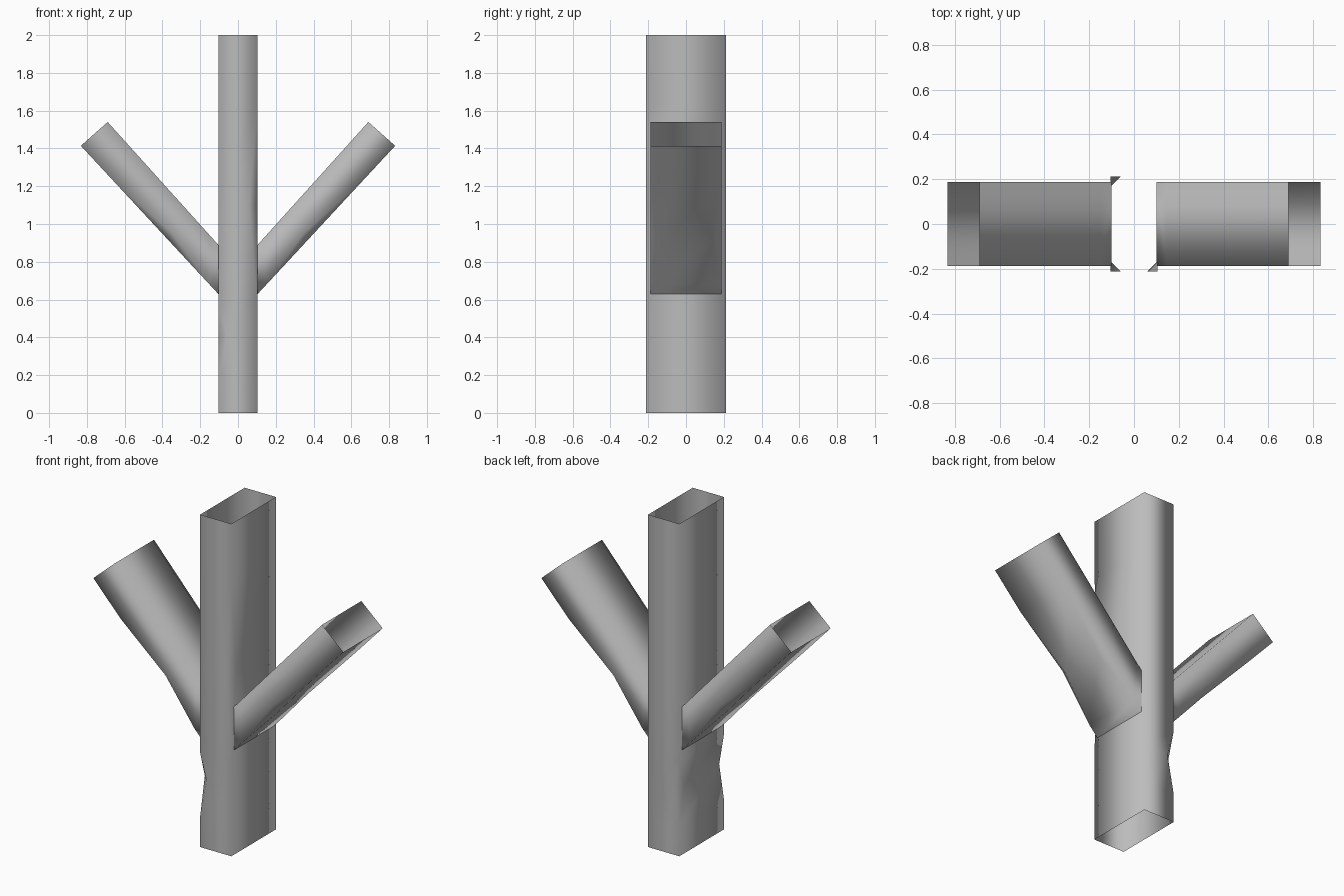
import bpy
import bmesh
from mathutils import Vector

cube = bpy.data.objects.get("Cube")
if cube:
    bpy.data.objects.remove(cube)

# One plain grey for every duct
grey = bpy.data.materials.new("duct grey")
grey.use_nodes = True
colour = (0.5, 0.5, 0.5, 1)
grey.diffuse_color = colour
grey.node_tree.nodes["Principled BSDF"].inputs["Base Color"].default_value = colour


def tube(name, start, end, rings):
    """Open four-sided duct; each ring is (fraction, corner cut per corner)."""
    bm = bmesh.new()
    loops = []
    for t, cuts in rings:
        pts = [Vector(a).lerp(Vector(b), t) for a, b in zip(start, end)]
        loop = []
        for i, cut in enumerate(cuts):
            for other in (pts[i - 1], pts[(i + 1) % 4]):
                step = (other - pts[i]).normalized() * cut
                loop.append(bm.verts.new(pts[i] + step))
        loops.append(loop)
    for low, high in zip(loops, loops[1:]):
        for i in range(8):
            j = (i + 1) % 8
            bm.faces.new((low[i], low[j], high[j], high[i]))
    bmesh.ops.remove_doubles(bm, verts=bm.verts, dist=0.0005)
    bmesh.ops.recalc_face_normals(bm, faces=bm.faces)
    for f in bm.faces:
        f.smooth = True
    mesh = bpy.data.meshes.new(name)
    bm.to_mesh(mesh)
    bm.free()
    mesh.materials.append(grey)
    obj = bpy.data.objects.new(name, mesh)
    bpy.context.collection.objects.link(obj)
    return obj


NONE = (0, 0, 0, 0)

# Upright main duct with pinched corners
W, D = 0.104, 0.212
base = [(-W, -D, 0), (W, -D, 0), (W, D, 0), (-W, D, 0)]
top = [(x, y, 2) for x, y, z in base]
tube("main_duct", base, top, [
    (0, NONE), (0.09, NONE), (0.205, (0.045, 0, 0, 0.045)), (0.285, NONE),
    (0.55, (0, 0.045, 0, 0)), (0.82, NONE), (1, NONE)])

# Mirrored slanting branches, pinched along their lower edges
B = 0.187
for name, s in (("left_branch", 1), ("right_branch", -1)):
    root = [(s * 0.1, -B, 0.625), (s * 0.1, B, 0.625),
            (s * 0.1, B, 0.885), (s * 0.1, -B, 0.885)]
    tip = [(s * 0.832, -B, 1.414), (s * 0.832, B, 1.414),
           (s * 0.69, B, 1.54), (s * 0.69, -B, 1.54)]
    tube(name, root, tip, [
        (0, NONE), (0.08, NONE), (0.36, (0.05, 0.05, 0, 0)),
        (0.75, NONE), (1, NONE)])
